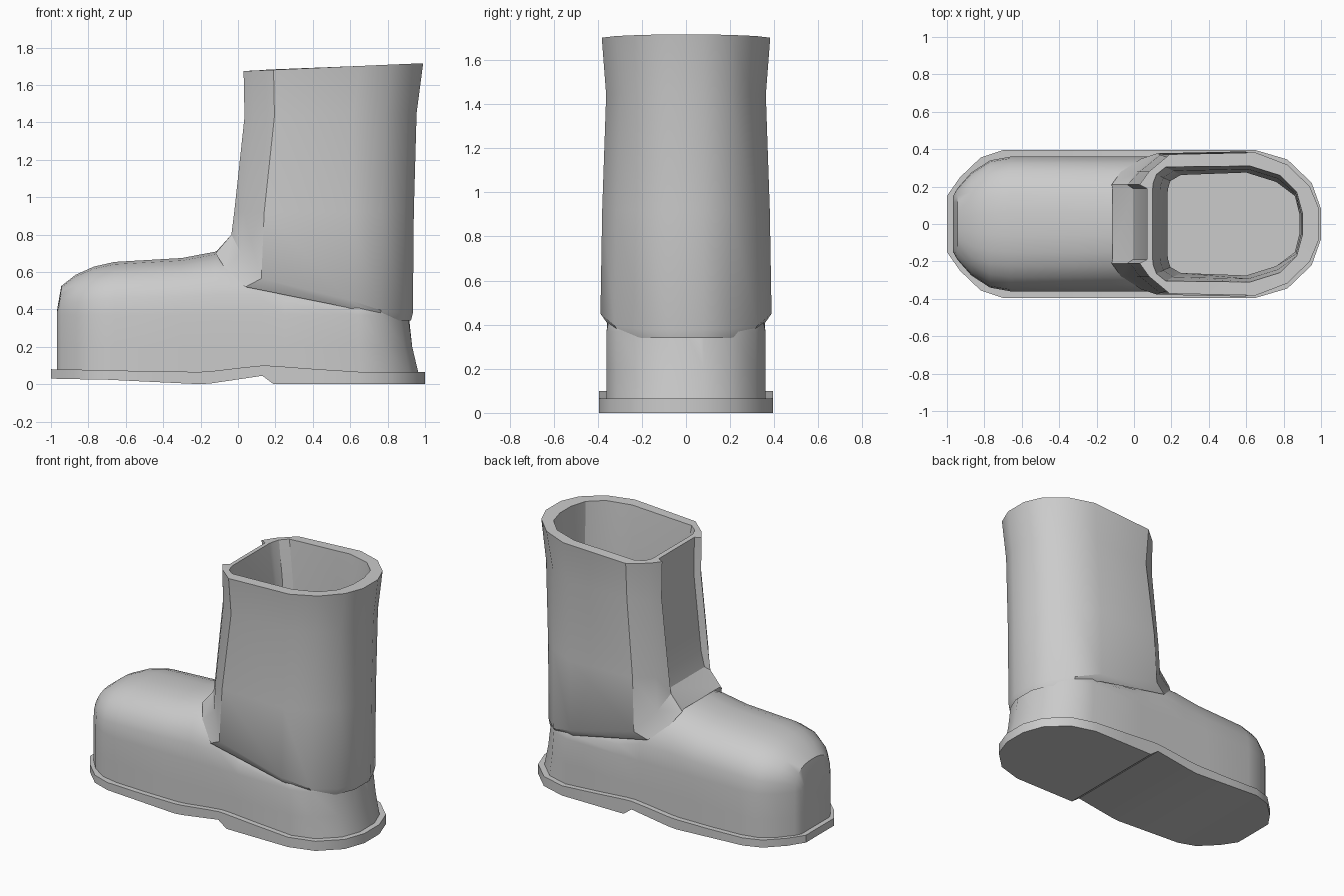
import bpy, bmesh, math

if "Cube" in bpy.data.objects:
    bpy.data.objects.remove(bpy.data.objects["Cube"])


def loft(name, rings, cap_start=True, cap_end=True, smooth=30):
    """Skin a list of closed rings that have equal point counts."""
    bm = bmesh.new()
    rows = [[bm.verts.new(p) for p in r] for r in rings]
    n = len(rows[0])
    for a, b in zip(rows, rows[1:]):
        for i in range(n):
            j = (i + 1) % n
            bm.faces.new((a[i], a[j], b[j], b[i]))
    if cap_start:
        bm.faces.new(rows[0][::-1])
    if cap_end:
        bm.faces.new(rows[-1])
    bmesh.ops.recalc_face_normals(bm, faces=bm.faces[:])
    me = bpy.data.meshes.new(name)
    bm.to_mesh(me)
    bm.free()
    ob = bpy.data.objects.new(name, me)
    bpy.context.collection.objects.link(ob)
    bpy.ops.object.select_all(action='DESELECT')
    ob.select_set(True)
    bpy.context.view_layer.objects.active = ob
    bpy.ops.object.shade_smooth_by_angle(angle=math.radians(smooth))
    return ob


def mirror_ring(half):
    return half + [(x, -y, z) for x, y, z in reversed(half)]


# Sole: sections along x as (x, half width, bottom, top)
sole = [(-1, .15, .03, .08), (-.93, .25, .028, .079), (-.82, .355, .026, .077),
        (-.7, .395, .024, .075), (-.45, .395, .012, .068), (-.2, .395, .0, .066),
        (-.14, .395, .005, .07), (.03, .395, .03, .09), (.13, .395, .045, .10),
        (.19, .395, .0, .098), (.4, .395, .0, .082), (.65, .395, .0, .066),
        (.82, .345, .0, .065), (.95, .22, .0, .065), (1, .08, .0, .065)]
loft("sole", [mirror_ring([(x, w, b), (x, w, t)]) for x, w, b, t in sole])


# Foot: arched sections along x as (x, half width, height); the heel leans in
def foot_section(x, w, h):
    shoulder = .37
    half = [(w, .05), (w, .2)]
    for i in range(7):
        a = math.radians(i * 14)
        half.append((w * math.cos(a) ** .8,
                     shoulder + (h - shoulder) * math.sin(a) ** .8))
    pts = []
    for y, z in half:
        lean = 0
        if x > .6:
            lean = .06 * min(1, max(0, (z - .06) / .24)) * (x - .6) / .36
        pts.append((x - lean, y, z))
    return mirror_ring(pts)


foot_data = [(-.967, .15, .40), (-.945, .19, .525), (-.87, .275, .585),
             (-.77, .34, .63), (-.66, .36, .655), (-.3, .36, .676),
             (-.12, .36, .71), (.1, .36, .71), (.25, .36, .58), (.65, .36, .5),
             (.8, .315, .48), (.92, .2, .46), (.967, .08, .44)]
foot = loft("foot_upper", [foot_section(*s) for s in foot_data])


# Shaft: outer rings, then over the rim and down the lining to the insole
def shaft_ring(x0, x1, w, recess, zs):
    xs = [x0 + recess, x0, x0 + .05, x0 + .16, x1 - .34, x1 - .17, x1 - .05, x1]
    ys = [.19, .21, .28, w - .01, w, w - .065, .2, .08]
    return mirror_ring(list(zip(xs, ys, zs)))


def slope(z0, z1):
    return [z0 + (z1 - z0) * t for t in (.03, 0, .05, .16, .65, .83, .95, 1)]


def lining_ring(t, z0, z1, grow=0):
    top = [(.10, .19), (.103, .22), (.12, .265), (.17, .305),
           (.62, .31), (.78, .26), (.87, .17), (.90, .06)]
    low = [(.18, .17), (.182, .19), (.195, .23), (.25, .262),
           (.60, .275), (.76, .225), (.86, .15), (.885, .05)]
    half = []
    for (ax, ay), (bx, by), z in zip(top, low, slope(z0, z1)):
        x, y = ax + (bx - ax) * t, ay + (by - ay) * t
        half.append((x + grow * (1 if x > .5 else -1), y + grow, z))
    return mirror_ring(half)


lip_z = [.71, .70, .62, .52, .41, .35, .34, .34]
flare_z = [.82, .80, .70, .565, .45, .395, .38, .38]
loft("shaft", [
    shaft_ring(-.12, .925, .36, .005, lip_z),
    shaft_ring(-.035, .935, .388, .03, flare_z),
    shaft_ring(-.02, .94, .38, .04, slope(.92, .92)),
    shaft_ring(.035, .955, .362, .04, slope(1.43, 1.45)),
    shaft_ring(.03, .99, .382, .04, slope(1.674, 1.716)),
    lining_ring(0, 1.677, 1.712),
    lining_ring(.5, 1.43, 1.45),
    lining_ring(1, .9, .9),
    lining_ring(1, .1, .1)], cap_start=False)

# Hollow the foot below the shaft
cutter = loft("lining_cutter", [lining_ring(1, .085, .085, .006),
                                lining_ring(1, 1.0, 1.0, .006)])
cutter.hide_render = True
cutter.hide_viewport = True
cut = foot.modifiers.new("hollow", 'BOOLEAN')
cut.operation = 'DIFFERENCE'
cut.solver = 'EXACT'
cut.object = cutter
